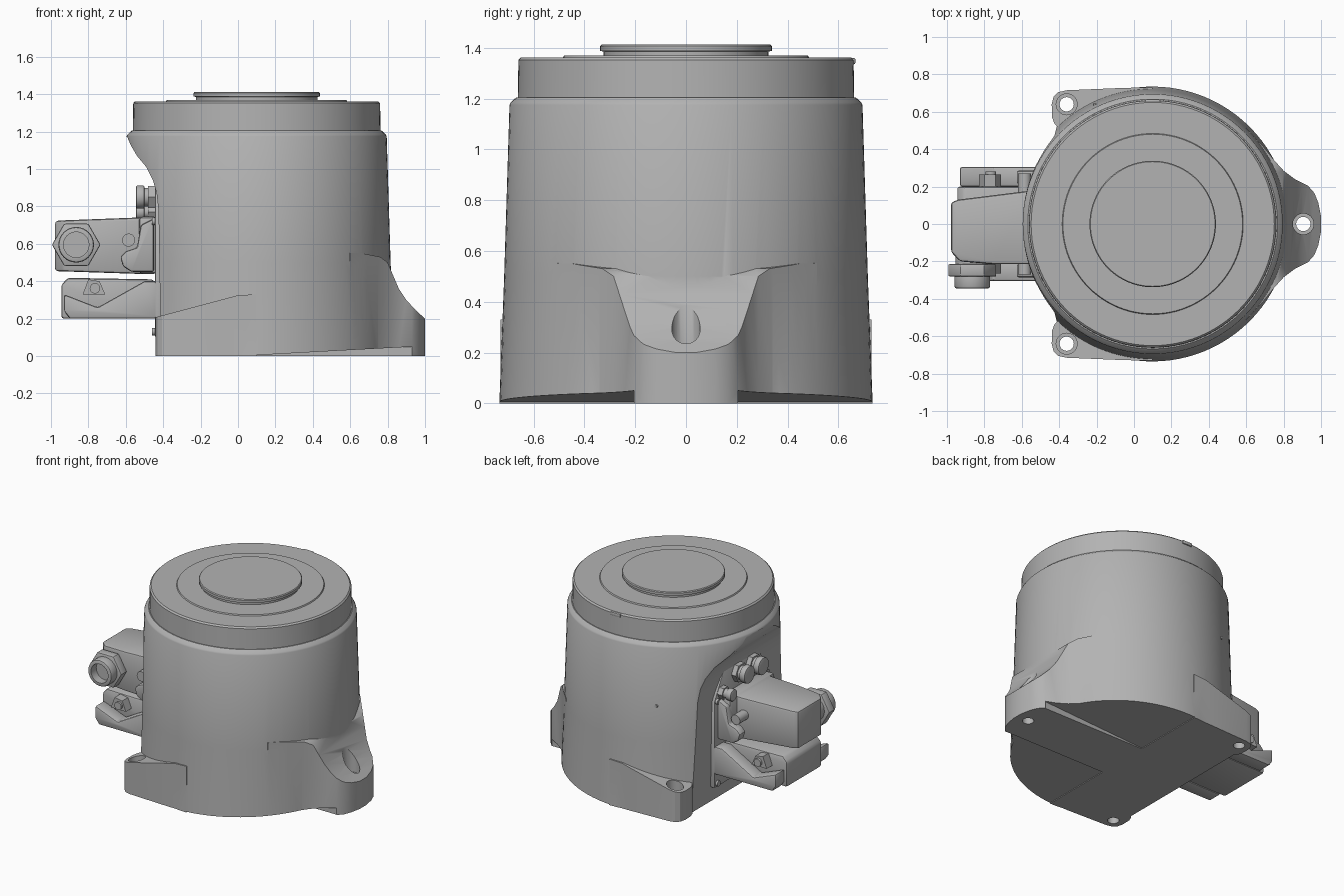
import bpy, bmesh, math

cube = bpy.data.objects.get("Cube")
if cube:
    bpy.data.objects.remove(cube)

grey = bpy.data.materials.new("cast grey")
grey.use_nodes = True
COLOUR = (0.45, 0.45, 0.45, 1)
grey.diffuse_color = COLOUR
grey.node_tree.nodes["Principled BSDF"].inputs["Base Color"].default_value = COLOUR

CX = 0.1  # axis of the round housing


def finish(name, bm):
    bmesh.ops.recalc_face_normals(bm, faces=bm.faces)
    mesh = bpy.data.meshes.new(name)
    bm.to_mesh(mesh)
    bm.free()
    mesh.materials.append(grey)
    ob = bpy.data.objects.new(name, mesh)
    bpy.context.collection.objects.link(ob)
    return ob


def prism(name, pts, axis, lo, hi):
    """Extrude a 2D outline along an axis between lo and hi."""
    place = {"x": lambda a, b, t: (t, a, b),
             "y": lambda a, b, t: (a, t, b),
             "z": lambda a, b, t: (a, b, t)}[axis]
    bm = bmesh.new()
    ends = [[bm.verts.new(place(a, b, t)) for a, b in pts] for t in (lo, hi)]
    for ring in ends:
        bm.faces.new(ring)
    for i in range(len(pts)):
        j = (i + 1) % len(pts)
        bm.faces.new((ends[0][i], ends[0][j], ends[1][j], ends[1][i]))
    return finish(name, bm)


def disc(a, b, r, n=32, turn=0.0):
    return [(a + r * math.cos(turn + math.tau * i / n),
             b + r * math.sin(turn + math.tau * i / n)) for i in range(n)]


def box(name, x, y, z):
    return prism(name, [(x[0], z[0]), (x[1], z[0]), (x[1], z[1]), (x[0], z[1])], "y", *y)


def revolve(name, profile, n=96):
    bm = bmesh.new()
    rings = [[bm.verts.new((x, y, z)) for x, y in disc(CX, 0, r, n)] for r, z in profile]
    bm.faces.new(rings[0])
    bm.faces.new(rings[-1])
    for low, high in zip(rings, rings[1:]):
        for i in range(n):
            j = (i + 1) % n
            bm.faces.new((low[i], low[j], high[j], high[i]))
    return finish(name, bm)


def apply(ob, mod):
    bpy.context.view_layer.update()
    graph = bpy.context.evaluated_depsgraph_get()
    mesh = bpy.data.meshes.new_from_object(ob.evaluated_get(graph))
    ob.modifiers.remove(mod)
    ob.data = mesh


def combine(ob, other, operation):
    mod = ob.modifiers.new("combine", "BOOLEAN")
    mod.operation = operation
    mod.solver = "EXACT"
    mod.object = other
    apply(ob, mod)
    bpy.data.objects.remove(other)
    return ob


def bevel(ob, width, segments=2):
    mod = ob.modifiers.new("bevel", "BEVEL")
    mod.width = width
    mod.segments = segments
    mod.limit_method = "ANGLE"
    apply(ob, mod)
    return ob


# Housing: tapered drum with a flat, curved-in connector side
housing = revolve("housing", [(0.735, 0), (0.716, 0.5), (0.695, 1.175), (0.69, 1.185), (0.668, 1.205)])
side = [(-0.7, 1.172), (-0.592, 1.172), (-0.575, 1.13), (-0.54, 1.07), (-0.49, 1.01), (-0.455, 0.94),
        (-0.435, 0.87), (-0.425, 0.78), (-0.41, -0.1), (-0.7, -0.1)]
combine(housing, prism("side_cutter", side, "y", -1, 1), "DIFFERENCE")

# Large mounting foot with a swept top
half = [(0.4, 0.45), (0.6, 0.515), (0.69, 0.415), (0.75, 0.34), (0.8, 0.285), (0.86, 0.24),
        (0.93, 0.205), (0.965, 0.165), (0.985, 0.115), (1.0, 0.04)]
foot = prism("large_foot", half + [(x, -y) for x, y in reversed(half)], "z", 0, 0.8)
sweep = [(0.3, 0), (1.0, 0), (1.0, 0.2), (0.95, 0.245), (0.9, 0.3), (0.86, 0.36), (0.83, 0.43),
         (0.8, 0.5), (0.76, 0.53), (0.66, 0.55), (0.3, 0.56)]
combine(foot, prism("sweep_cutter", sweep, "y", -1, 1), "INTERSECT")
combine(housing, foot, "UNION")

# Two small feet with sloping tops
for s in (1, -1):
    ear = [(0.1, 0.4), (0.1, 0.73), (-0.05, 0.728), (-0.36, 0.715), (-0.405, 0.705), (-0.43, 0.68),
           (-0.44, 0.64), (-0.438, 0.57), (-0.425, 0.535), (-0.39, 0.5), (-0.3, 0.4)]
    foot = prism("small_foot", [(x, y * s) for x, y in ear], "z", 0, 0.5)
    slope = [(-0.6, 0), (0.3, 0), (0.3, 0.34), (0, 0.325), (-0.6, 0.165)]
    combine(foot, prism("slope_cutter", slope, "y", -1, 1), "INTERSECT")
    combine(housing, foot, "UNION")

# Bolt holes with wider seats
for x, y, seat in ((0.905, 0, 0.2), (-0.36, 0.64, 0.16), (-0.36, -0.64, 0.16)):
    combine(housing, prism("hole", disc(x, y, 0.038), "z", -0.1, 0.6), "DIFFERENCE")
    combine(housing, prism("seat", disc(x, y, 0.056), "z", seat, 0.6), "DIFFERENCE")

# Shallow relief under the housing on both sides of the large foot
relief = [(0.1, 0.005), (0.93, 0.05), (0.93, -0.1), (0.1, -0.1)]
for s in (1, -1):
    combine(housing, prism("relief", relief, "y", *sorted((0.2 * s, 0.9 * s))), "DIFFERENCE")

# Cap, retaining ring and output disc
revolve("cap", [(0.662, 1.2), (0.66, 1.352), (0.65, 1.362)])
revolve("retaining_ring", [(0.485, 1.36), (0.48, 1.37)])
revolve("output_disc", [(0.325, 1.365), (0.325, 1.385), (0.338, 1.388), (0.338, 1.406), (0.333, 1.412)])
bevel(box("cap_tab", (0.06, 0.14), (0.635, 0.667), (1.335, 1.36)), 0.006)

# Connector mounting plate and its corner screws
plate = [(-0.31, 0.1), (0.31, 0.1), (0.31, 0.72), (0.2, 0.92), (-0.2, 0.92), (-0.31, 0.72)]
bevel(prism("connector_plate", plate, "x", -0.445, -0.4), 0.012)
for y in (-0.28, 0.28):
    for z in (0.13, 0.72):
        prism("plate_screw", disc(y, z, 0.02, 16), "x", -0.46, -0.44)

# Upper connector hood with flange and locking levers
bevel(box("hood_flange", (-0.53, -0.43), (-0.26, 0.25), (0.44, 0.745)), 0.02)
hood = [(-0.5, -0.215), (-0.75, -0.215), (-0.93, -0.2), (-0.978, -0.15), (-0.978, 0.115),
        (-0.94, 0.13), (-0.58, 0.175), (-0.5, 0.175)]
hood = prism("connector_hood", hood, "z", 0.4, 0.8)
shape = [(-1.1, 0.458), (-0.4, 0.435), (-0.4, 0.745), (-0.55, 0.74), (-0.95, 0.725), (-1.1, 0.71)]
combine(hood, prism("hood_cutter", shape, "y", -1, 1), "INTERSECT")
bevel(hood, 0.015)
for s in (1, -1):
    lever = [(-0.45, 0.45), (-0.57, 0.45), (-0.615, 0.48), (-0.63, 0.53), (-0.6, 0.56),
             (-0.54, 0.58), (-0.52, 0.7), (-0.45, 0.735)]
    bevel(prism("locking_lever", lever, "y", *sorted((0.215 * s, 0.285 * s))), 0.012)
    prism("lever_pin", disc(-0.585, 0.62, 0.035, 20), "y", *sorted((0.16 * s, 0.27 * s)))

# Cable gland on the front of the hood
GX, GZ = -0.865, 0.595
prism("gland_neck", disc(GX, GZ, 0.09), "y", -0.23, -0.17)
bevel(prism("gland_nut", disc(GX, GZ, 0.13, 6), "y", -0.28, -0.215), 0.008)
collar = bevel(prism("gland_collar", disc(GX, GZ, 0.095), "y", -0.345, -0.25), 0.012)
combine(collar, prism("bore", disc(GX, GZ, 0.068), "y", -0.4, -0.285), "DIFFERENCE")

# Lower connector with chamfered top and ribbed underside
section = [(-0.2, 0.42), (-0.3, 0.33), (-0.31, 0.21), (-0.27, 0.19), (-0.27, 0.08)]
for i in range(5):
    y = -0.22 + i * 0.11
    section += [(y - 0.035, 0.06), (y + 0.02, 0.06), (y + 0.03, 0.095), (y + 0.06, 0.095)]
section += [(0.27, 0.08), (0.27, 0.19), (0.31, 0.21), (0.3, 0.33), (0.2, 0.42)]
lower = prism("lower_connector", section, "x", -0.93, -0.42)
taper = [(-0.4, -0.34), (-0.7, -0.34), (-0.9, -0.28), (-0.95, -0.22),
         (-0.95, 0.22), (-0.9, 0.26), (-0.7, 0.3), (-0.4, 0.32)]
combine(lower, prism("taper_cutter", taper, "z", 0, 0.6), "INTERSECT")
hump = [(-0.945, 0.2), (-0.945, 0.38), (-0.91, 0.418), (-0.45, 0.41), (-0.45, 0.2)]
bevel(prism("lower_connector_cover", hump, "y", -0.2, 0.2), 0.015)
for s in (1, -1):
    wing = [(-0.43, 0.2), (-0.9, 0.2), (-0.93, 0.24), (-0.93, 0.33), (-0.75, 0.26), (-0.5, 0.4), (-0.43, 0.4)]
    bevel(prism("connector_wing", wing, "y", *sorted((0.2 * s, 0.305 * s))), 0.012)
    prism("wing_screw_boss", [(-0.83, 0.33), (-0.71, 0.33), (-0.74, 0.4), (-0.8, 0.41)], "y",
          *sorted((0.2 * s, 0.265 * s)))
    prism("wing_screw", disc(-0.765, 0.362, 0.028, 16), "y", *sorted((0.2 * s, 0.28 * s)))

# Small round ports above the hood
for y, z, r in ((0.05, 0.85, 0.062), (-0.11, 0.85, 0.062), (0.23, 0.77, 0.042)):
    prism("port_nut", disc(y, z, r * 1.1, 6), "x", -0.48, -0.43)
    prism("port_neck", disc(y, z, r * 0.8, 24), "x", -0.51, -0.47)
    bevel(prism("port_cap", disc(y, z, r, 24), "x", -0.545, -0.5), 0.008)

# Tiny plugs on the rear wall of the housing
for z in (0.4, 0.76):
    prism("wall_plug", disc(-0.21, z, 0.01, 12), "y", 0.6, 0.645)

# Smooth curved walls, keep edges sharp
for ob in bpy.context.collection.objects:
    ob.select_set(ob.type == "MESH" and grey.name in ob.data.materials)
    if ob.select_get():
        bpy.context.view_layer.objects.active = ob
bpy.ops.object.shade_smooth_by_angle(angle=math.radians(30))
